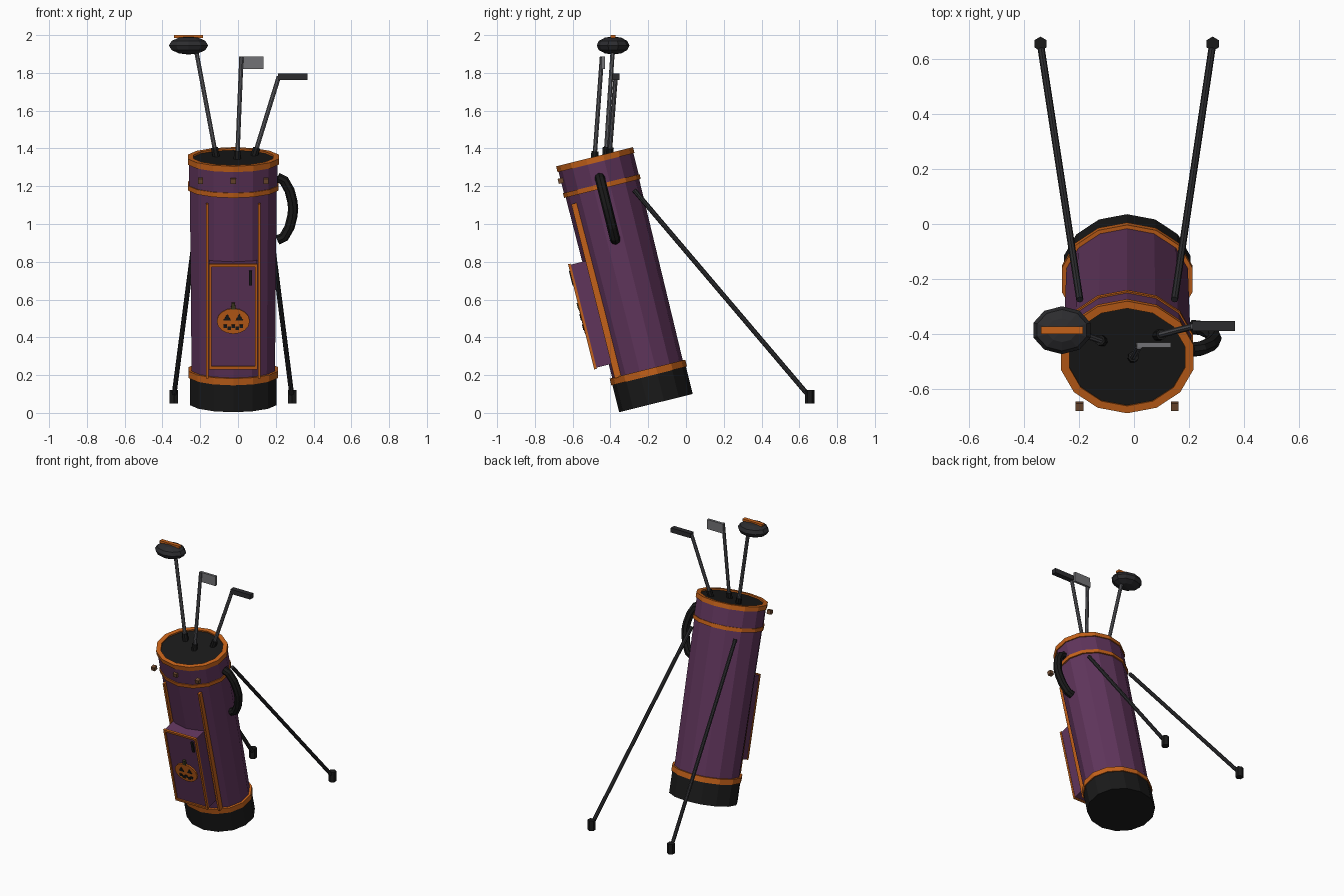
import bpy, bmesh
from math import sin, cos, pi, radians
from mathutils import Matrix, Vector

if "Cube" in bpy.data.objects:
    bpy.data.objects.remove(bpy.data.objects["Cube"])

BAG = Matrix.Translation((-0.025, -0.159, 0.052)) @ Matrix.Rotation(radians(14), 4, 'X')
WORLD = Matrix.Identity(4)


def material(name, r, g, b):
    m = bpy.data.materials.new(name)
    m.diffuse_color = (r, g, b, 1)
    m.use_nodes = True
    m.node_tree.nodes["Principled BSDF"].inputs["Base Color"].default_value = m.diffuse_color
    return m


PURPLE = material("purple", 0.115, 0.035, 0.105)
ORANGE = material("orange", 0.55, 0.12, 0.01)
BLACK = material("black", 0.01, 0.01, 0.01)
STEEL = material("steel", 0.10, 0.10, 0.11)
BLADE = material("blade", 0.17, 0.17, 0.18)
DARK = material("dark_grey", 0.025, 0.025, 0.028)
BROWN = material("brown", 0.16, 0.07, 0.03)
STEM = material("stem", 0.05, 0.045, 0.015)


def finish(name, bm, mat, matrix):
    bmesh.ops.recalc_face_normals(bm, faces=bm.faces)
    bm.transform(matrix)
    me = bpy.data.meshes.new(name)
    bm.to_mesh(me)
    bm.free()
    me.materials.append(mat)
    ob = bpy.data.objects.new(name, me)
    bpy.context.collection.objects.link(ob)
    return ob


def skin(bm, rings, closed=False):
    """Bridge equal-sized vertex rings; cap the ends or close into a loop."""
    n = len(rings[0])
    vs = [[bm.verts.new(p) for p in r] for r in rings]
    pairs = list(zip(vs, vs[1:])) + ([(vs[-1], vs[0])] if closed else [])
    for a, b in pairs:
        for i in range(n):
            j = (i + 1) % n
            bm.faces.new((a[i], a[j], b[j], b[i]))
    if not closed:
        bm.faces.new(vs[0])
        bm.faces.new(vs[-1])


def oval(name, profile, mat, closed=False):
    """14-sided oval turned shape along the bag axis; profile is (radius, height)."""
    bm = bmesh.new()
    angs = [-pi / 2 + 2 * pi * i / 14 for i in range(14)]
    skin(bm, [[(r * cos(a), 0.85 * r * sin(a), z) for a in angs] for r, z in profile], closed)
    return finish(name, bm, mat, BAG)


def box(name, lo, hi, mat, matrix=BAG):
    lo, hi = Vector(lo), Vector(hi)
    bm = bmesh.new()
    bmesh.ops.create_cube(bm, size=1)
    bm.transform(Matrix.Translation((lo + hi) / 2) @ Matrix.Diagonal((*(hi - lo), 1)))
    return finish(name, bm, mat, matrix)


def prism(name, pts, y0, y1, mat, matrix=BAG):
    """Outline in x-z pushed along y."""
    bm = bmesh.new()
    skin(bm, [[(x, y, z) for x, z in pts] for y in (y0, y1)])
    return finish(name, bm, mat, matrix)


def rod(name, a, b, r, mat, sides=8, matrix=WORLD):
    a, b = Vector(a), Vector(b)
    bm = bmesh.new()
    bmesh.ops.create_cone(bm, cap_ends=True, segments=sides, radius1=r, radius2=r, depth=(b - a).length)
    rot = (b - a).to_track_quat('Z', 'Y').to_matrix().to_4x4()
    bm.transform(Matrix.Translation((a + b) / 2) @ rot)
    return finish(name, bm, mat, matrix)


# Bag shell, base and trim bands
oval("bag_base", [(0.236, 0), (0.236, 0.15)], BLACK)
oval("bag_body", [(0.226, 0.14), (0.236, 1.19)], PURPLE)
oval("base_band", [(0.243, 0.148), (0.243, 0.185)], ORANGE)
oval("collar", [(0.240, 1.18), (0.240, 1.32)], PURPLE)
oval("collar_band", [(0.246, 1.171), (0.246, 1.197)], ORANGE)
oval("top_rim", [(0.247, 1.312), (0.247, 1.344), (0.215, 1.344), (0.215, 1.312)], ORANGE, True)
oval("bag_opening", [(0.22, 1.31), (0.22, 1.334)], BLACK)

# Collar studs
for i, x in enumerate((-0.173, 0, 0.173)):
    box(f"stud_{i}", (x - 0.014, -0.218, 1.25), (x + 0.014, -0.19, 1.278), BROWN)

# Long piping on the front
for side, s in (("left", -1), ("right", 1)):
    box(f"piping_{side}", (s * 0.138 - 0.007, -0.18, 0.18), (s * 0.138 + 0.007, -0.145, 1.13), ORANGE)

# Front pocket with frame and zip pull
box("pocket", (-0.125, -0.266, 0.258), (0.125, -0.13, 0.82), PURPLE)
for side, s in (("left", -1), ("right", 1)):
    box(f"pocket_frame_{side}", (s * 0.121 - 0.007, -0.274, 0.252), (s * 0.121 + 0.007, -0.26, 0.826), ORANGE)
for side, z in (("bottom", 0.26), ("top", 0.818)):
    box(f"pocket_frame_{side}", (-0.125, -0.274, z - 0.008), (0.125, -0.26, z + 0.008), ORANGE)
box("zip_pull", (0.083, -0.278, 0.71), (0.099, -0.262, 0.79), BLACK)

# Pumpkin badge
PZ = 0.515
angles = [2 * pi * i / 16 for i in range(16)]
prism("pumpkin_badge", [(0.087 * cos(a), PZ + 0.069 * sin(a)) for a in angles], -0.276, -0.26, ORANGE)
prism("pumpkin_stem", [(-0.012, PZ + 0.065), (0.012, PZ + 0.065), (0.009, PZ + 0.1), (-0.009, PZ + 0.1)],
      -0.28, -0.262, STEM)
for side, s in (("left", -1), ("right", 1)):
    x = s * 0.032
    prism(f"pumpkin_eye_{side}", [(x - 0.02, PZ + 0.006), (x + 0.02, PZ + 0.006), (x, PZ + 0.04)],
          -0.28, -0.27, BLACK)
for i in range(5):
    x, z = (i - 2) * 0.021, PZ - 0.027 - 0.01 * (i % 2)
    box(f"pumpkin_mouth_{i}", (x - 0.01, -0.28, z - 0.009), (x + 0.01, -0.27, z + 0.009), BLACK)

# Curved carry handle on the right
path = [(0.235, 1.23), (0.268, 1.215), (0.298, 1.16), (0.313, 1.10), (0.317, 1.06),
        (0.313, 1.02), (0.298, 0.96), (0.268, 0.905), (0.235, 0.89)]
rings = []
for i, (x, z) in enumerate(path):
    a, b = path[max(i - 1, 0)], path[min(i + 1, len(path) - 1)]
    t = Vector((b[0] - a[0], 0, b[1] - a[1])).normalized()
    n = Vector((-t.z, 0, t.x))
    rings.append([Vector((x, 0, z)) + 0.027 * (n * cos(k * pi / 4) + Vector((0, sin(k * pi / 4), 0)))
                  for k in range(8)])
bm = bmesh.new()
skin(bm, rings)
finish("carry_handle", bm, BLACK, BAG)

# Stand legs and feet
for side, s in (("left", -1), ("right", 1)):
    foot = Vector((-0.027 + s * 0.313, 0.655, 0.085))
    rod(f"stand_leg_{side}", (-0.025 + s * 0.172, -0.275, 1.18), foot, 0.013, DARK)
    rod(f"stand_foot_{side}", foot - Vector((0, 0, 0.035)), foot + Vector((0, 0, 0.035)), 0.026, BLACK, 6)

# Club shafts with their sockets
shafts = {"driver": ((-0.116, -0.425, 1.36), (-0.222, -0.388, 1.92)),
          "iron": ((-0.004, -0.485, 1.34), (0.018, -0.445, 1.885)),
          "putter": ((0.086, -0.405, 1.36), (0.216, -0.372, 1.78))}
for club, (a, b) in shafts.items():
    rod(f"{club}_shaft", a, b, 0.012, STEEL)
    d = (Vector(b) - Vector(a)).normalized()
    rod(f"{club}_socket", Vector(a) - d * 0.01, Vector(a) + d * 0.045, 0.02, BLACK)

# Club heads
bm = bmesh.new()
bmesh.ops.create_uvsphere(bm, u_segments=10, v_segments=6, radius=1)
bm.transform(Matrix.Translation((-0.262, -0.386, 1.945)) @ Matrix.Diagonal((0.109, 0.087, 0.048, 1)))
finish("driver_head", bm, DARK, WORLD)
box("driver_stripe", (-0.338, -0.40, 1.984), (-0.185, -0.372, 2.0), ORANGE, WORLD)
prism("iron_head", [(0.006, 1.82), (0.135, 1.82), (0.135, 1.888), (0.01, 1.888)], -0.448, -0.43, BLADE, WORLD)
box("putter_head", (0.212, -0.388, 1.763), (0.367, -0.352, 1.796), DARK, WORLD)
